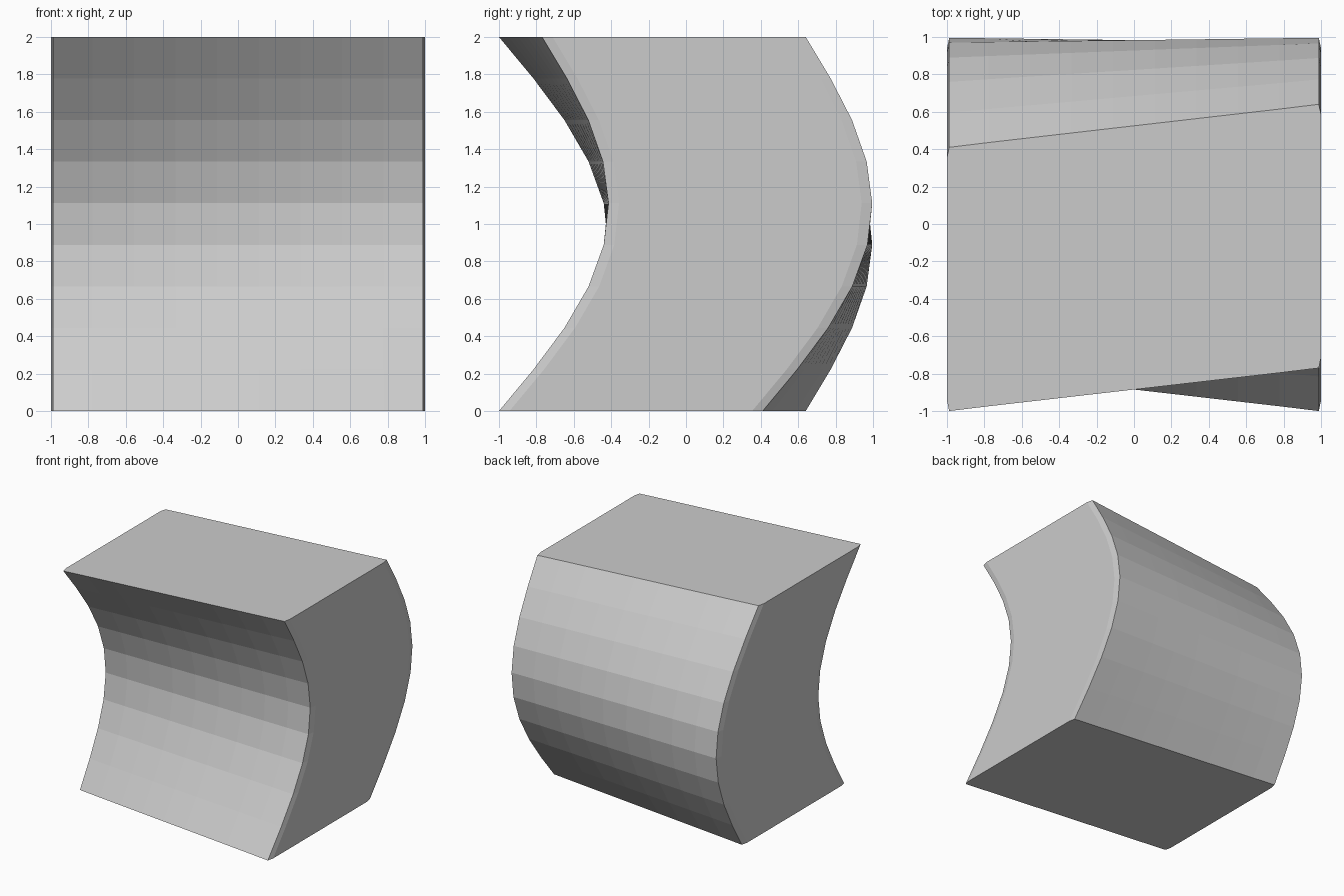
import bpy, bmesh
from math import sin, pi

if "Cube" in bpy.data.objects:
    bpy.data.objects.remove(bpy.data.objects["Cube"])

CUTS = 8          # nine segments along every edge
HALF_DEPTH = 0.705
TWIST = 0.115     # opposite lean of the left and right ends
EASE = 0.012      # slight pull-in along front and back edges

bm = bmesh.new()
bmesh.ops.create_cube(bm, size=2)
bmesh.ops.subdivide_edges(bm, edges=bm.edges[:], cuts=CUTS, use_grid_fill=True)

# Bow the block backwards, twist it, and soften its side edges
for v in bm.verts:
    x, u, h = v.co
    z = h + 1
    if abs(u) < 0.99:
        u *= 0.92 / (7 / 9) if abs(u) > 0.7 else 1
        ease = 0
    else:
        ease = EASE
    y = HALF_DEPTH * u - 0.18 + 0.465 * sin(pi * z / 2) + TWIST * x * h
    if abs(x) > 0.99:
        x *= 1 - ease
    v.co = (x, y, z)

bmesh.ops.recalc_face_normals(bm, faces=bm.faces[:])
mesh = bpy.data.meshes.new("curved_block")
bm.to_mesh(mesh)
bm.free()
block = bpy.data.objects.new("curved_block", mesh)
bpy.context.collection.objects.link(block)
